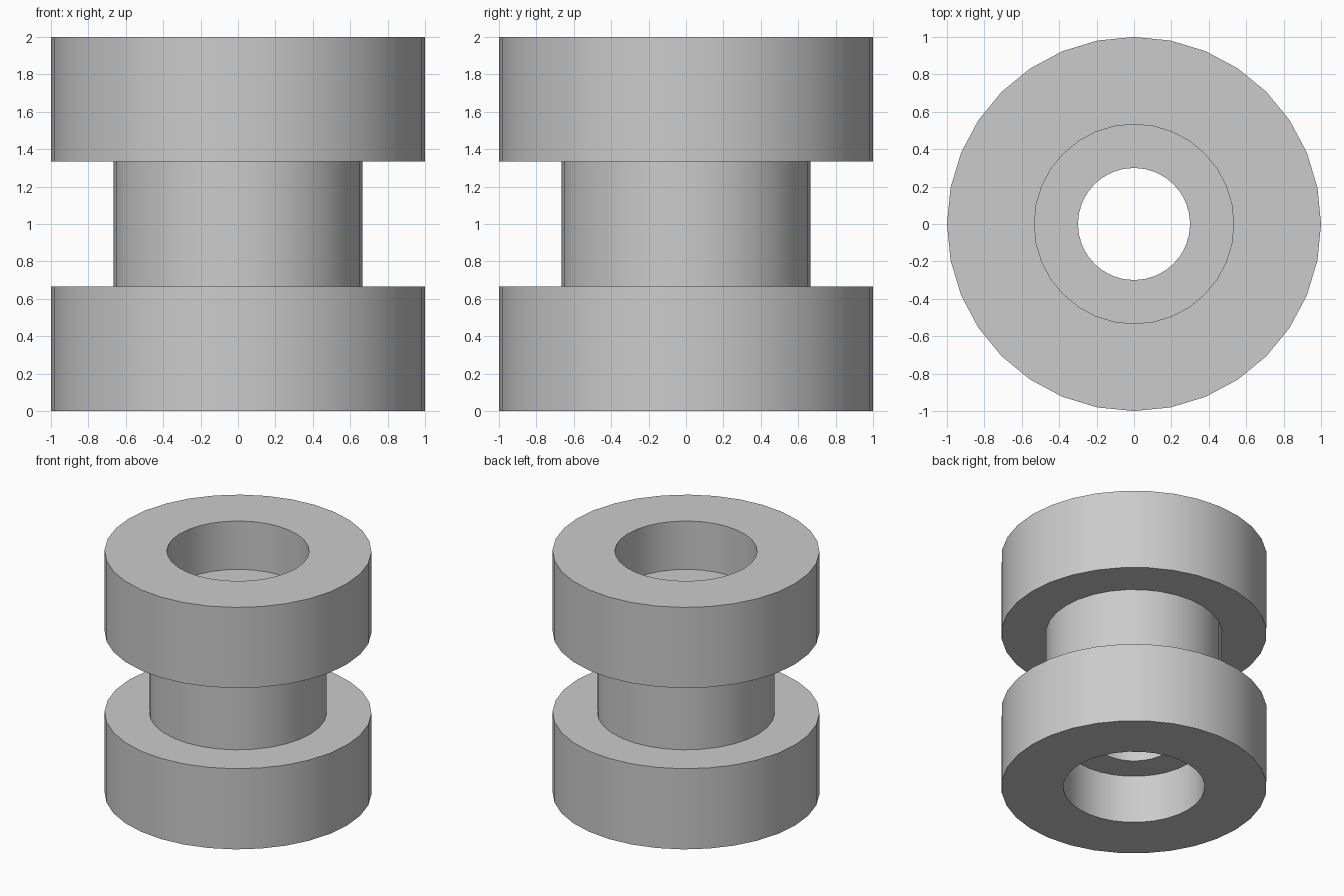
import bpy
import bmesh
from math import cos, sin, tau, radians

cube = bpy.data.objects.get("Cube")
if cube:
    bpy.data.objects.remove(cube, do_unlink=True)

SIDES = 32
OUTER, NECK, RECESS, BORE = 1.0, 0.665, 0.533, 0.3
HEIGHT, FLANGE, DEPTH = 2.0, 2 / 3, 0.4

grey = bpy.data.materials.new("light grey")
grey.use_nodes = True
colour = (0.6, 0.6, 0.6, 1)
grey.diffuse_color = colour
grey.node_tree.nodes["Principled BSDF"].inputs["Base Color"].default_value = colour


def lathe(name, profile):
    """Turn a closed (radius, height) profile around the z axis."""
    bm = bmesh.new()
    rings = [[bm.verts.new((r * cos(tau * i / SIDES), r * sin(tau * i / SIDES), z))
              for i in range(SIDES)] for r, z in profile]
    for a, b in zip(rings, rings[1:] + rings[:1]):
        for i in range(SIDES):
            j = (i + 1) % SIDES
            bm.faces.new((a[i], a[j], b[j], b[i]))
    bmesh.ops.recalc_face_normals(bm, faces=bm.faces)
    mesh = bpy.data.meshes.new(name)
    bm.to_mesh(mesh)
    bm.free()
    mesh.materials.append(grey)
    obj = bpy.data.objects.new(name, mesh)
    bpy.context.collection.objects.link(obj)
    bpy.ops.object.select_all(action="DESELECT")
    obj.select_set(True)
    bpy.context.view_layer.objects.active = obj
    bpy.ops.object.shade_smooth_by_angle(angle=radians(30))
    return obj


# Lower half from bore to neck, then mirrored for the upper half
lower = [(BORE, DEPTH), (RECESS, DEPTH), (RECESS, 0),
         (OUTER, 0), (OUTER, FLANGE), (NECK, FLANGE)]
upper = [(r, HEIGHT - z) for r, z in reversed(lower)]
lathe("flanged_spool", lower + upper)
